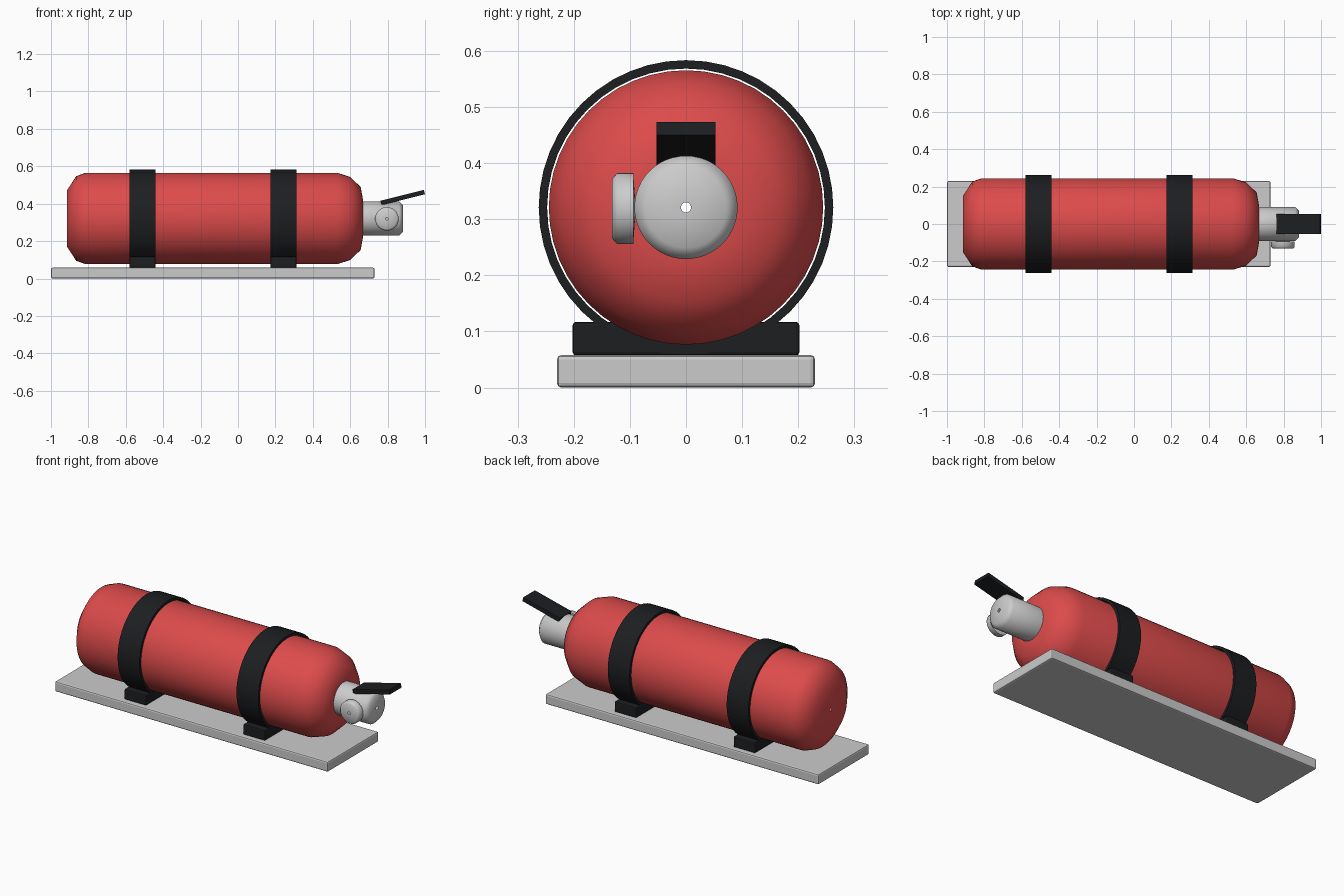
import bpy, bmesh, math
from mathutils import Matrix, Vector

if "Cube" in bpy.data.objects:
    bpy.data.objects.remove(bpy.data.objects["Cube"])

AXIS_Z = 0.321
SEG = 48


def material(name, rgb):
    m = bpy.data.materials.new(name)
    m.diffuse_color = (*rgb, 1)
    m.use_nodes = True
    m.node_tree.nodes["Principled BSDF"].inputs["Base Color"].default_value = m.diffuse_color
    return m


RED = material("red_paint", (0.72, 0.07, 0.07))
BLACK = material("black_rubber", (0.012, 0.013, 0.015))
SILVER = material("light_metal", (0.82, 0.82, 0.82))


def finish(name, bm, mat=None, angle=None):
    bmesh.ops.recalc_face_normals(bm, faces=bm.faces)
    me = bpy.data.meshes.new(name)
    bm.to_mesh(me)
    bm.free()
    ob = bpy.data.objects.new(name, me)
    bpy.context.collection.objects.link(ob)
    if mat:
        me.materials.append(mat)
    if angle:
        bpy.ops.object.select_all(action='DESELECT')
        ob.select_set(True)
        bpy.context.view_layer.objects.active = ob
        bpy.ops.object.shade_smooth_by_angle(angle=math.radians(angle))
    return ob


def lathe(name, profile, origin, axis, mat, closed=False, angle=50):
    """Revolve (distance along axis, radius) points around an axis."""
    bm = bmesh.new()
    rot = Vector((0, 0, 1)).rotation_difference(Vector(axis)).to_matrix()
    o = Vector(origin)
    rings = [[bm.verts.new(o + rot @ Vector((r * math.cos(2 * math.pi * i / SEG),
                                             r * math.sin(2 * math.pi * i / SEG), d)))
              for i in range(SEG)] for d, r in profile]
    pairs = list(zip(rings, rings[1:]))
    if closed:
        pairs.append((rings[-1], rings[0]))
    for a, b in pairs:
        for i in range(SEG):
            j = (i + 1) % SEG
            bm.faces.new((a[i], a[j], b[j], b[i]))
    return finish(name, bm, mat, angle)


def box(name, center, size, mat=None, bevel=0.0, tilt=0.0):
    bm = bmesh.new()
    bmesh.ops.create_cube(bm, size=1)
    bmesh.ops.scale(bm, vec=size, verts=bm.verts)
    if bevel:
        bmesh.ops.bevel(bm, geom=bm.edges[:], offset=bevel, segments=2,
                        profile=0.5, affect='EDGES')
    bm.transform(Matrix.Translation(center) @ Matrix.Rotation(tilt, 4, 'Y'))
    return finish(name, bm, mat)


# base plate
box("base_plate", (-0.135, 0, 0.029), (1.73, 0.46, 0.058), bevel=0.008)

# cylinder body with rounded ends
lathe("tank", [(-0.915, 0.009), (-0.915, 0.15), (-0.865, 0.226), (-0.815, 0.2445),
               (0.53, 0.2445), (0.60, 0.222), (0.656, 0.168), (0.67, 0.09),
               (0.67, 0.009)], (0, 0, AXIS_Z), (1, 0, 0), RED, angle=80)

# straps and their saddles
for label, x in (("rear", -0.51), ("front", 0.243)):
    lathe(label + "_strap", [(-0.069, 0.2475), (-0.069, 0.2625), (0.069, 0.2625),
                             (0.069, 0.2475)], (x, 0, AXIS_Z), (1, 0, 0), BLACK,
          closed=True)
    box(label + "_saddle", (x, 0, 0.087), (0.138, 0.404, 0.060), BLACK, bevel=0.006)

# valve head, gauge and lever
lathe("valve_head", [(0.665, 0.009), (0.665, 0.092), (0.862, 0.092), (0.881, 0.072),
                     (0.881, 0.009)], (0, 0, AXIS_Z), (1, 0, 0), SILVER, angle=80)
lathe("gauge", [(0.09, 0.007), (0.094, 0.063), (0.123, 0.063), (0.132, 0.053),
                (0.132, 0.007)], (0.796, 0, AXIS_Z - 0.002), (0, -1, 0), SILVER, angle=80)
box("lever", (0.881, 0, 0.433), (0.239, 0.105, 0.024), BLACK, tilt=math.radians(-14))
